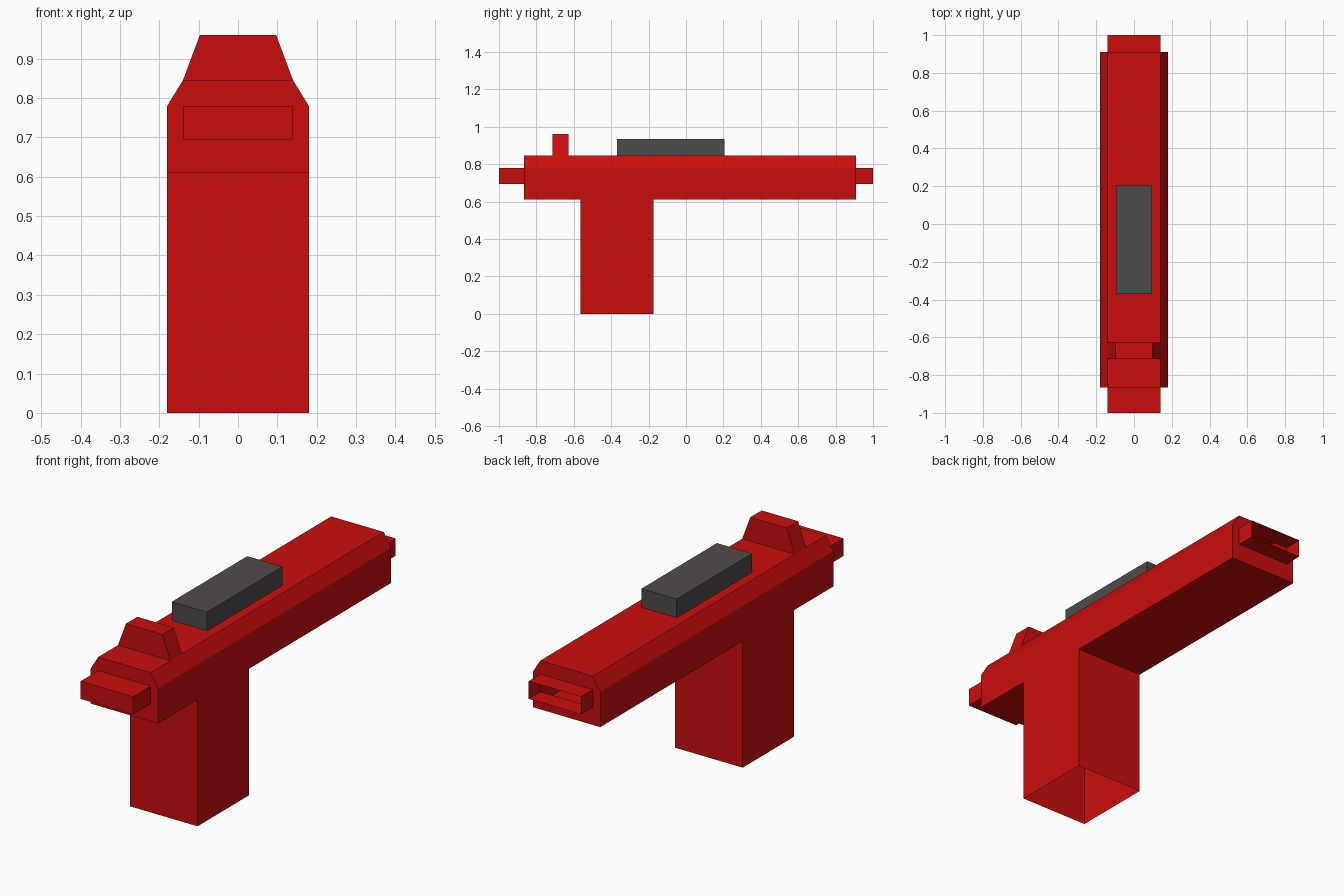
import bpy, bmesh

if "Cube" in bpy.data.objects:
    bpy.data.objects.remove(bpy.data.objects["Cube"])


def material(name, rgb):
    m = bpy.data.materials.new(name)
    m.diffuse_color = (*rgb, 1)
    m.use_nodes = True
    m.node_tree.nodes["Principled BSDF"].inputs["Base Color"].default_value = m.diffuse_color
    return m


RED = material("red plastic", (0.60, 0.004, 0.004))
GREY = material("dark grey", (0.078, 0.072, 0.068))


def finish(bm, name, mat):
    bmesh.ops.recalc_face_normals(bm, faces=bm.faces)
    me = bpy.data.meshes.new(name)
    bm.to_mesh(me)
    bm.free()
    me.materials.append(mat)
    ob = bpy.data.objects.new(name, me)
    bpy.context.collection.objects.link(ob)
    return ob


def block(name, mat, w, y0, y1, z0, z1, top_w=None, open_sides=()):
    """Box centred on x=0 with optional narrower top and open sides."""
    tw = w if top_w is None else top_w
    bm = bmesh.new()
    a, b = [[bm.verts.new(p) for p in
             ((-w, y, z0), (w, y, z0), (tw, y, z1), (-tw, y, z1))] for y in (y0, y1)]
    sides = {"front": a, "back": b[::-1]}
    for i, s in enumerate(("bottom", "right", "top", "left")):
        j = (i + 1) % 4
        sides[s] = [a[j], a[i], b[i], b[j]]
    for s, vs in sides.items():
        if s not in open_sides:
            bm.faces.new(vs)
    return finish(bm, name, mat)


# Main body: chamfered profile swept along y, open where the grip and muzzle join
bm = bmesh.new()
profile = [(-.18, .61), (.18, .61), (.18, .78), (.14, .845), (-.14, .845), (-.18, .78)]
rings = [[bm.verts.new((x, y, z)) for x, z in profile]
         for y in (-.865, -.565, -.175, .91)]
bm.faces.new(rings[0])
for k in range(3):
    for i in range(6):
        if (k, i) != (1, 0):
            j = (i + 1) % 6
            bm.faces.new((rings[k][j], rings[k][i], rings[k + 1][i], rings[k + 1][j]))
p = rings[-1]
h = [bm.verts.new((x, .91, z)) for x, z in
     ((-.14, .695), (.14, .695), (.14, .78), (-.14, .78))]
for f in ((p[0], p[1], h[1], h[0]), (p[1], p[2], h[2], h[1]), (p[2], p[3], h[2]),
          (p[3], p[4], h[3], h[2]), (p[4], p[5], h[3]), (p[5], p[0], h[0], h[3])):
    bm.faces.new(f)
finish(bm, "body", RED)

# Hollow grip, front tab and open rear tab
block("grip", RED, .18, -.565, -.175, 0, .61, open_sides=("top", "bottom"))
block("front_tab", RED, .14, -1.0, -.865, .695, .78, open_sides=("back",))
block("rear_tab", RED, .14, .91, 1.0, .695, .78, open_sides=("front", "back"))

# Tapered sight and grey top plate
block("sight", RED, .14, -.715, -.628, .845, .96, top_w=.097)
block("top_plate", GREY, .094, -.37, .205, .845, .935)
